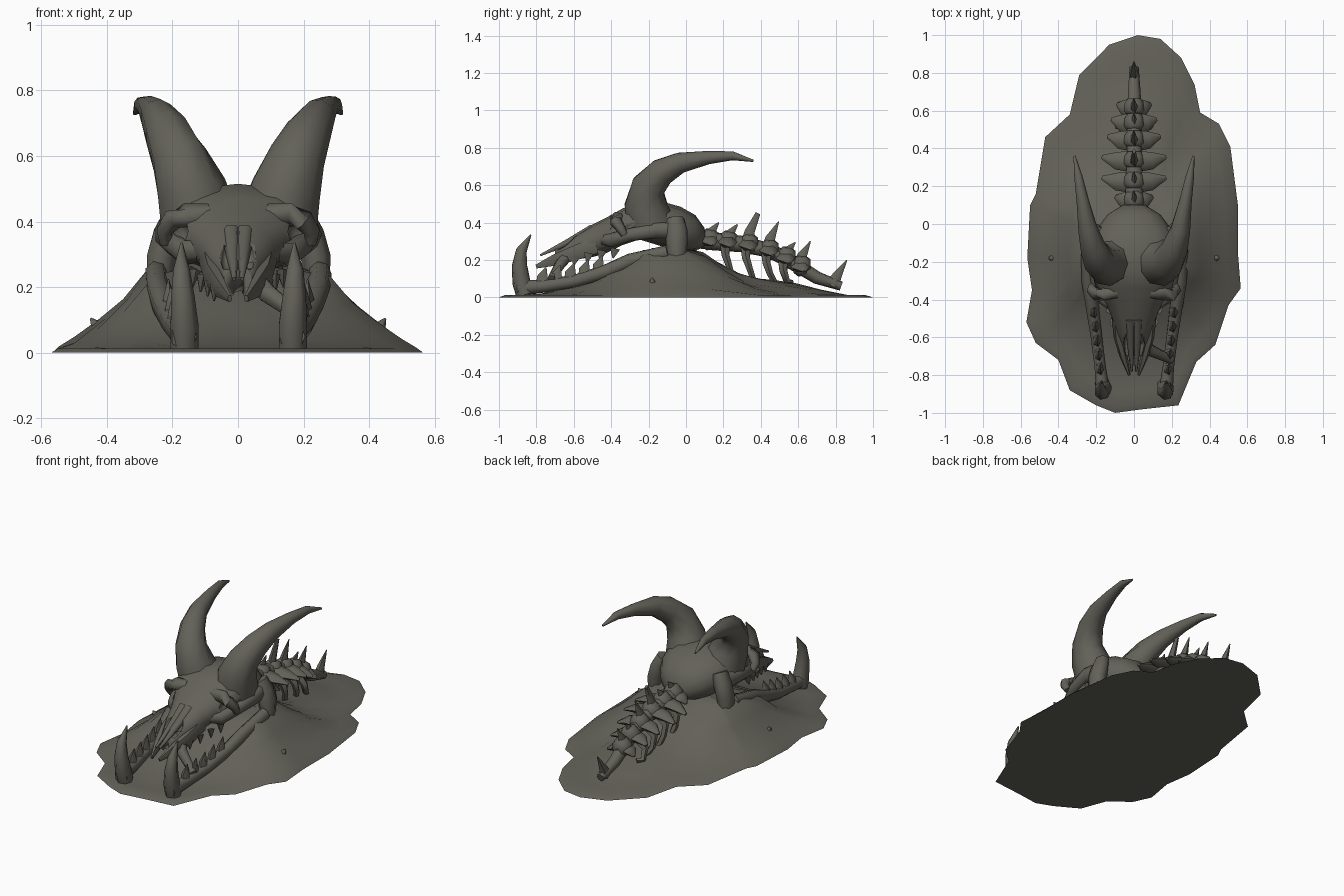
import bpy, bmesh, math, random
from mathutils import Vector

random.seed(4)
cube = bpy.data.objects.get("Cube")
if cube:
    bpy.data.objects.remove(cube, do_unlink=True)

mat = bpy.data.materials.new("dark stone")
mat.use_nodes = True
COLOUR = (0.125, 0.121, 0.1, 1)
mat.diffuse_color = COLOUR
mat.node_tree.nodes["Principled BSDF"].inputs["Base Color"].default_value = COLOUR


def finish(name, bm):
    """Turn a bmesh into a named, shaded object."""
    bmesh.ops.recalc_face_normals(bm, faces=bm.faces)
    me = bpy.data.meshes.new(name)
    bm.to_mesh(me)
    bm.free()
    for p in me.polygons:
        p.use_smooth = True
    me.set_sharp_from_angle(angle=math.radians(65))
    me.materials.append(mat)
    ob = bpy.data.objects.new(name, me)
    bpy.context.collection.objects.link(ob)
    return ob


def skin(bm, rings):
    """Bridge rings of points and cap both ends."""
    vs = [[bm.verts.new(p) for p in r] for r in rings]
    n = len(vs[0])
    for a, b in zip(vs, vs[1:]):
        for i in range(n):
            j = (i + 1) % n
            bm.faces.new((a[i], a[j], b[j], b[i]))
    bm.faces.new(vs[0][::-1])
    bm.faces.new(vs[-1])


def add_tube(bm, path, sides=7, flat=1.0):
    """Tapered tube along (x, y, z, radius) points."""
    pts = [Vector(p[:3]) for p in path]
    rings = []
    for i, p in enumerate(pts):
        d = (pts[min(i + 1, len(pts) - 1)] - pts[max(i - 1, 0)]).normalized()
        ref = Vector((1, 0, 0)) if abs(d.x) < 0.8 else Vector((0, 1, 0))
        u = (ref - d * ref.dot(d)).normalized()
        v = d.cross(u)
        r = path[i][3]
        rings.append([p + u * r * flat * math.cos(a) + v * r * math.sin(a)
                      for a in (2 * math.pi * k / sides for k in range(sides))])
    skin(bm, rings)


def tube(name, path, sides=7, flat=1.0, side=1):
    bm = bmesh.new()
    add_tube(bm, [(side * x, y, z, r) for x, y, z, r in path], sides, flat)
    return finish(name, bm)


def lerp_table(table, x):
    for (x0, a), (x1, b) in zip(table, table[1:]):
        if x <= x1:
            return a + (b - a) * max(0, (x - x0) / (x1 - x0))
    return table[-1][1]


# Mound: irregular outline, flat underneath, with a hump under the skull
OUTLINE = [(.02, 1), (.14, .98), (.25, .88), (.32, .74), (.35, .59), (.45, .53),
           (.51, .41), (.55, .1), (.55, -.15), (.565, -.34), (.5, -.43), (.43, -.64),
           (.33, -.73), (.235, -.96), (.05, -.98), (-.1, -1), (-.2, -.96), (-.34, -.88),
           (-.4, -.72), (-.52, -.63), (-.57, -.52), (-.54, -.35), (-.565, -.18),
           (-.55, .1), (-.52, .16), (-.47, .46), (-.34, .58), (-.29, .79), (-.13, .95)]
RIDGE = [(-1, .01), (-.8, .04), (-.6, .085), (-.4, .165), (-.25, .24), (-.05, .27),
         (.1, .23), (.25, .135), (.4, .1), (.6, .11), (.7, .1), (.85, .05), (1, .01)]
SLOPE = [(0, 1), (.3, .98), (.5, .9), (.62, .68), (.75, .44), (.9, .16), (.97, .07), (1, 0)]
rings = []
for t in (1, .965, .88, .75, .62, .5, .4, .28, .14):
    ring = []
    for x, y in OUTLINE:
        p = Vector((0, -.1, 0)).lerp(Vector((x, y, 0)), t)
        if t < 1:
            p.z = lerp_table(RIDGE, p.y) * lerp_table(SLOPE, t)
            p.z = max(p.z * random.uniform(.92, 1.07), .012)
        ring.append(p)
    rings.append(ring)
bm = bmesh.new()
skin(bm, rings)
finish("mound", bm)

# Skull: cranium and snout lofted from (y, half width, top, bottom)
SECTIONS = [(.1, .06, .37, .27), (.05, .14, .44, .25), (-.03, .2, .485, .24),
            (-.12, .22, .51, .27), (-.25, .225, .515, .31), (-.34, .2, .475, .28),
            (-.42, .15, .43, .24), (-.5, .115, .39, .21), (-.58, .09, .34, .195),
            (-.64, .065, .305, .185), (-.7, .045, .265, .17)]
bm = bmesh.new()
rings = []
for y, w, hi, lo in SECTIONS:
    mid, h = (hi + lo) / 2, (hi - lo) / 2
    ring = []
    for k in range(12):
        a = 2 * math.pi * k / 12
        c, s = math.cos(a), math.sin(a)
        ring.append((w * math.copysign(abs(c) ** .8, c), y, mid + h * s))
    rings.append(ring)
skin(bm, rings)
skull = finish("skull", bm)

# Eye sockets, nose opening and palate are cut away
CUTS = [(.2, -.39, .37, .05, .06, .045), (-.2, -.39, .37, .05, .06, .045),
        (.035, -.67, .3, .022, .1, .05), (-.035, -.67, .3, .022, .1, .05),
        (0, -.52, .17, .06, .2, .06)]
for x, y, z, sx, sy, sz in CUTS:
    bm = bmesh.new()
    bmesh.ops.create_icosphere(bm, subdivisions=2, radius=1)
    bmesh.ops.scale(bm, vec=(sx, sy, sz), verts=bm.verts)
    bmesh.ops.translate(bm, vec=(x, y, z), verts=bm.verts)
    cutter = finish("socket_cutter", bm)
    cutter.hide_render = True
    mod = skull.modifiers.new("cut", "BOOLEAN")
    mod.object = cutter
    mod.operation = "DIFFERENCE"
    mod.solver = "EXACT"
    bpy.context.view_layer.objects.active = skull
    bpy.ops.object.modifier_apply(modifier=mod.name)
    bpy.data.objects.remove(cutter, do_unlink=True)

# Paired skull parts
for s, label in ((1, "left"), (-1, "right")):
    tube(label + "_horn", [(.12, -.19, .4, .13), (.145, -.215, .5, .115), (.18, -.2, .595, .092),
                           (.215, -.13, .67, .075), (.245, -.03, .72, .056),
                           (.272, .12, .748, .036), (.295, .25, .757, .024),
                           (.315, .36, .73, .006)], 9, .95, s)
    tube(label + "_brow", [(.09, -.36, .42, .035), (.16, -.37, .42, .038), (.2, -.375, .405, .034),
                           (.225, -.35, .37, .025), (.22, -.33, .335, .02)], 7, 1, s)
    tube(label + "_cheekbone", [(.1, -.45, .31, .03), (.16, -.4, .305, .04), (.205, -.3, .335, .035),
                                (.22, -.16, .36, .045), (.19, -.02, .36, .05)], 7, .8, s)
    tube(label + "_jaw_hinge", [(.19, -.06, .42, .05), (.215, -.05, .36, .06), (.235, -.05, .29, .06),
                                (.24, -.05, .21, .05)], 7, .8, s)
    tube(label + "_jaw", [(.25, -.1, .24, .04), (.245, -.3, .195, .04), (.225, -.42, .14, .04),
                          (.2, -.6, .085, .035), (.18, -.76, .06, .035),
                          (.165, -.9, .05, .045)], 7, .9, s)
    tube(label + "_tusk", [(.165, -.86, .015, .05), (.165, -.88, .08, .05), (.17, -.89, .17, .042),
                           (.173, -.88, .25, .03), (.172, -.83, .335, .004)], 7, .9, s)
    tube(label + "_snout_prong", [(.09, -.48, .28, .05), (.08, -.6, .235, .045),
                                  (.055, -.7, .2, .035), (.025, -.8, .165, .012)], 6, .6, s)
    tube(label + "_nose_spike", [(.02, -.5, .365, .03), (.016, -.64, .29, .02),
                                 (.012, -.78, .225, .006)], 6, 1, s)

    # Teeth on the lower and upper jaws
    bm = bmesh.new()
    for i in range(5):
        y = -.76 + .075 * i
        x = s * (.18 + .008 * i)
        z = lerp_table([(-.8, .06), (-.6, .09), (-.4, .145)], y)
        add_tube(bm, [(x, y, z, .045), (x, y - .008, z + .045, .03),
                      (x, y + .012, z + .095, .003)], 5, .6)
    for i in range(5):
        y = -.66 + .07 * i
        x = s * lerp_table([(-.7, .06), (-.55, .1), (-.4, .15)], y)
        z = lerp_table([(-.7, .2), (-.4, .26)], y)
        add_tube(bm, [(x, y, z, .028), (x * 1.04, y - .01, z - .05, .004)], 5, .7)
    finish(label + "_teeth", bm)

    # Small stones poking from the slope
    tube(label + "_slope_stone", [(.42, -.18, .06, .025), (.435, -.18, .085, .018),
                                  (.45, -.18, .105, .003)], 5, 1, s)

# Loose bone leaning from the snout to the left jaw
tube("loose_bone", [(.03, -.6, .255, .03), (.09, -.67, .18, .032), (.2, -.72, .1, .022)], 6)

# Backbone with side processes, spines and ribs
tube("backbone", [(0, 0, .33, .06), (0, .15, .3, .05), (0, .3, .285, .045), (0, .45, .25, .04),
                  (0, .58, .18, .04), (0, .7, .105, .035), (0, .83, .06, .025)], 7)
# (y, z, side reach, spine height, spine tip radius)
VERTEBRAE = [(.13, .31, .1, .09, .004), (.23, .3, .17, .09, .004), (.34, .285, .17, .165, .014),
             (.45, .255, .14, .15, .003), (.54, .215, .12, .08, .003), (.62, .17, .09, .13, .003)]
for i, (y, z, reach, spine, tip) in enumerate(VERTEBRAE):
    bm = bmesh.new()
    add_tube(bm, [(0, y - .045, z, .04), (0, y - .02, z, .06), (0, y + .02, z, .055),
                  (0, y + .045, z, .035)], 7)
    add_tube(bm, [(0, y - .01, z, .04), (0, y, z + spine * .4, .028),
                  (0, y + .045, z + spine, tip)], 5, .7)
    for s in (1, -1):
        add_tube(bm, [(0, y - .01, z, .032), (s * reach * .55, y - .005, z - .01, .026),
                      (s * reach, y + .015, z - .03, .006)], 6, 1.8)
        if 0 < i < 5:
            add_tube(bm, [(s * .03, y - .02, z - .02, .028), (s * .085, y - .02, z - .07, .022),
                          (s * .085, y, z - .13, .018), (s * .06, y + .025, .08, .015)], 5)
    finish("vertebra_%d" % (i + 1), bm)

tube("tail_spike", [(0, .78, .06, .04), (0, .81, .12, .026), (0, .86, .2, .003)], 5, .8)
